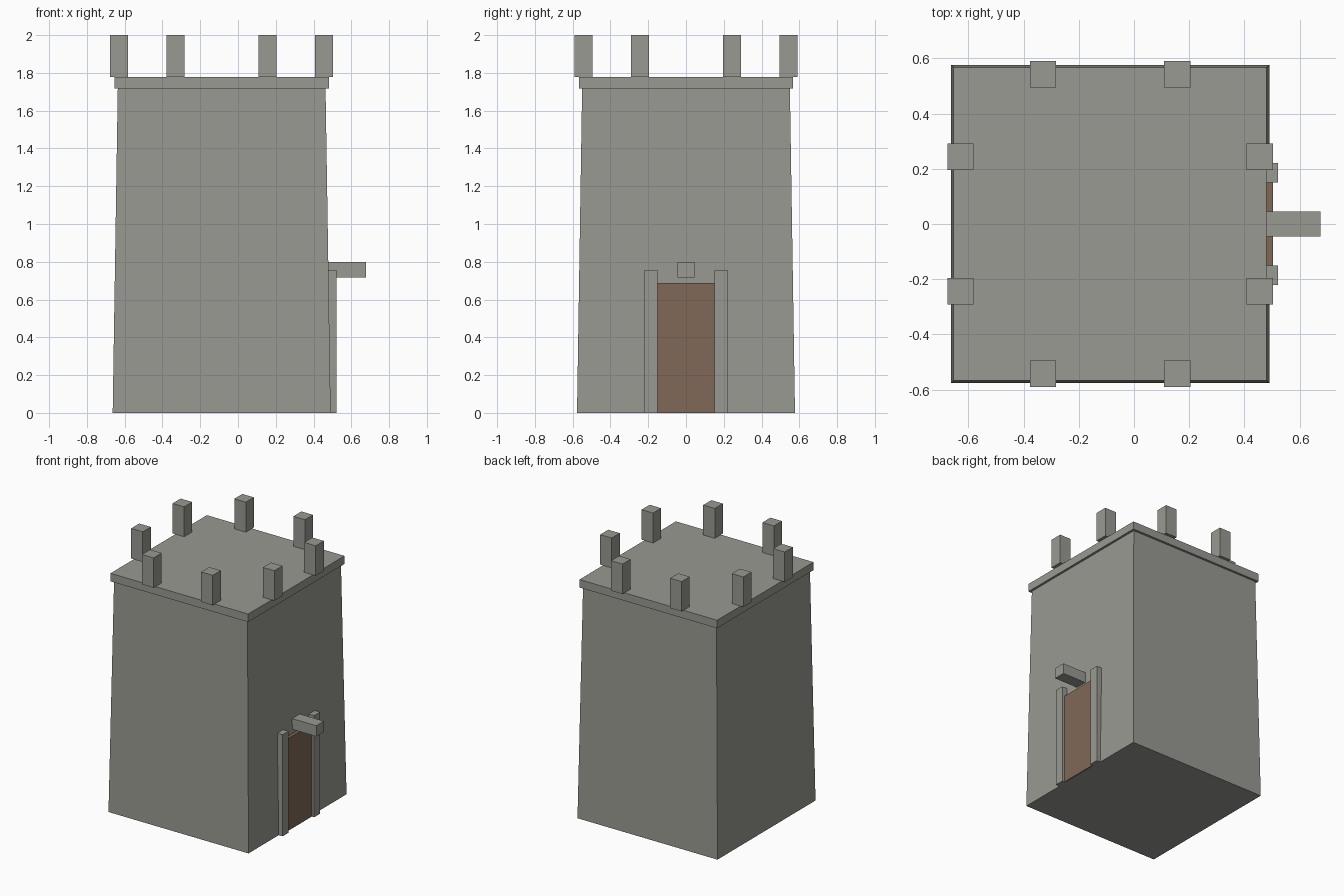
import bpy
import bmesh
from mathutils import Vector

if "Cube" in bpy.data.objects:
    bpy.data.objects.remove(bpy.data.objects["Cube"])

CX = -0.0865  # tower axis; the door hood sticks out on +x


def make_material(name, colour):
    mat = bpy.data.materials.new(name)
    mat.diffuse_color = (*colour, 1)
    mat.use_nodes = True
    mat.node_tree.nodes["Principled BSDF"].inputs["Base Color"].default_value = mat.diffuse_color
    return mat


stone = make_material("stone", (0.32, 0.32, 0.29))
wood = make_material("wood", (0.215, 0.14, 0.098))


def box(name, x, y, z, material=stone, taper=1.0):
    """Box from (min, max) ranges; taper scales the top about its centre."""
    lo, hi = Vector((x[0], y[0], z[0])), Vector((x[1], y[1], z[1]))
    centre, size = (lo + hi) / 2, hi - lo
    bm = bmesh.new()
    bmesh.ops.create_cube(bm, size=1.0)
    for v in bm.verts:
        s = taper if v.co.z > 0 else 1.0
        v.co = Vector((v.co.x * size.x * s, v.co.y * size.y * s, v.co.z * size.z))
    mesh = bpy.data.meshes.new(name)
    bm.to_mesh(mesh)
    bm.free()
    mesh.materials.append(material)
    obj = bpy.data.objects.new(name, mesh)
    obj.location = centre
    bpy.context.collection.objects.link(obj)
    return obj


def square(name, half, z, **kw):
    """Square block centred on the tower axis."""
    return box(name, (CX - half, CX + half), (-half, half), z, **kw)


# Tapered tower body and the overhanging roof slab
square("tower_body", 0.577, (0, 1.717), taper=0.55 / 0.577)
square("roof_slab", 0.567, (1.717, 1.777))

# Two battlements on each of the four sides
R, S, H = 0.5425, 0.2435, 0.0475
n = 0
for side in (-1, 1):
    for step in (-1, 1):
        for px, py in ((step * S, side * R), (side * R, step * S)):
            n += 1
            box(f"battlement_{n}", (CX + px - H, CX + px + H),
                (py - H, py + H), (1.777, 2.0))

# Door, its two jambs and the projecting stone above it
box("door", (0.463, 0.503), (-0.152, 0.152), (0, 0.687), material=wood)
for side, label in ((-1, "front"), (1, "back")):
    box(f"door_jamb_{label}", (0.443, 0.522),
        (side * 0.186 - 0.035, side * 0.186 + 0.035), (0, 0.757))
box("door_hood", (0.2775, 0.6765), (-0.045, 0.045), (0.718, 0.798))
